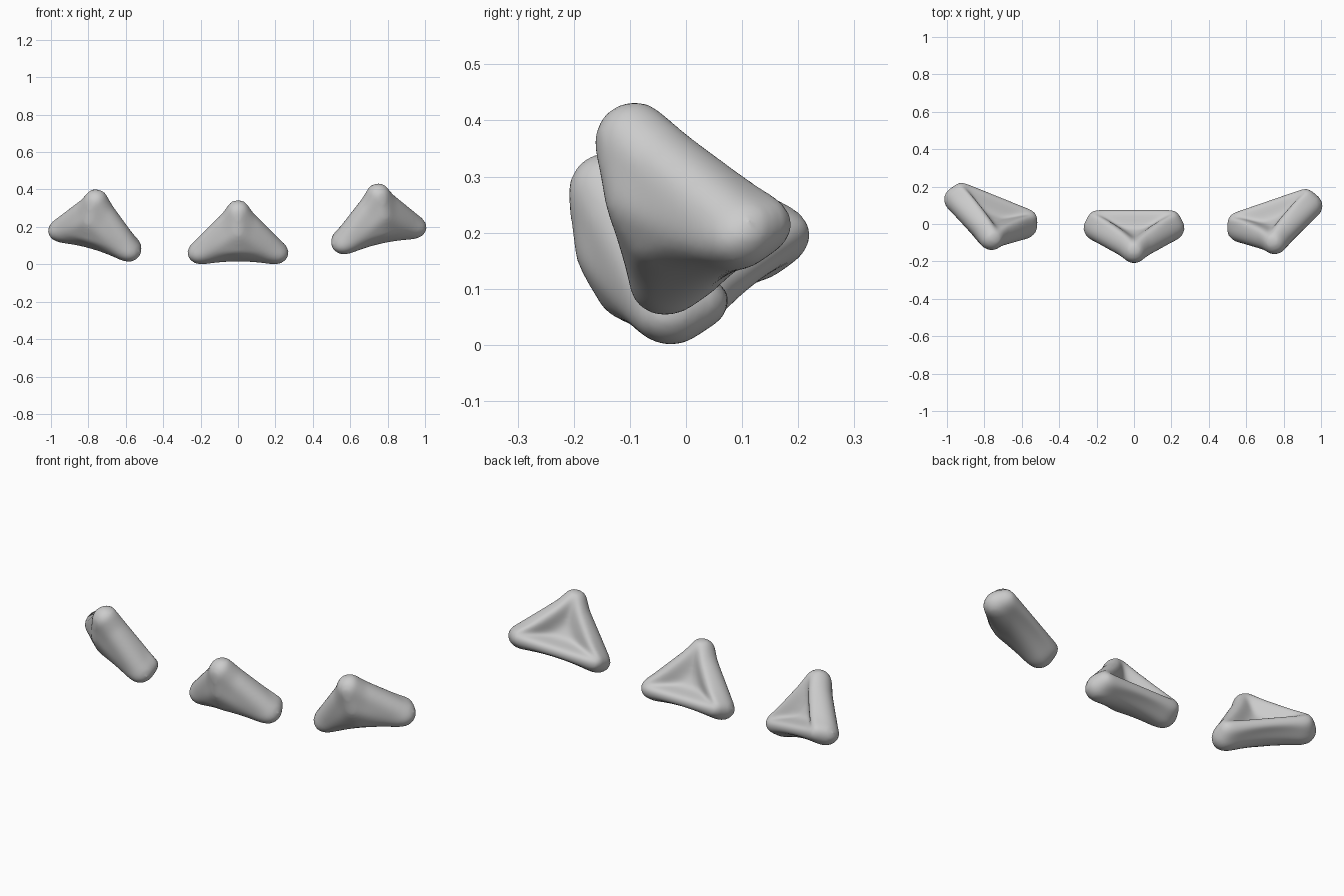
import bpy, bmesh
from math import radians
from mathutils import Vector, Matrix

if "Cube" in bpy.data.objects:
    bpy.data.objects.remove(bpy.data.objects["Cube"])

# Frame of the tilted plate: base edge through the origin, N points out of the hollow back
TIP = Vector((0, -0.142, 0.20))
UP = TIP.normalized()
N = Vector((1, 0, 0)).cross(UP)
if N.y < 0:
    N = -N
HALF_W, HEIGHT = 0.20, TIP.length


def smoothstep(t):
    t = max(0.0, min(1.0, t))
    return t * t * (3 - 2 * t)


def rounded_hull():
    """Rounded triangular body: hull of spheres at tip, corners, ridge and belly."""
    bm = bmesh.new()
    balls = [(TIP, 0.073), (Vector((0, -0.10, 0.11)), 0.105),
             (Vector((0, -0.065, 0.04)), 0.10)]
    for s in (-1, 1):
        balls += [(Vector((s * 0.195, 0.018, 0.01)), 0.057),
                  (Vector((s * 0.203, -0.03, -0.002)), 0.073)]
    for c, r in balls:
        bmesh.ops.create_icosphere(bm, subdivisions=3, radius=r,
                                   matrix=Matrix.Translation(c))
    res = bmesh.ops.convex_hull(bm, input=bm.verts)
    inside = [v for v in set(res["geom_interior"]) | set(res["geom_unused"])
              if isinstance(v, bmesh.types.BMVert) and v.is_valid]
    bmesh.ops.delete(bm, geom=inside, context='VERTS')
    me = bpy.data.meshes.new("hull")
    bm.to_mesh(me)
    bm.free()
    return me


def evaluated(me, setup):
    """Bake modifiers into a new mesh."""
    ob = bpy.data.objects.new("temp", me)
    bpy.context.collection.objects.link(ob)
    setup(ob)
    dg = bpy.context.evaluated_depsgraph_get()
    out = bpy.data.meshes.new_from_object(ob.evaluated_get(dg))
    bpy.data.objects.remove(ob)
    return out


def add_remesh(ob):
    m = ob.modifiers.new("remesh", 'REMESH')
    m.mode, m.voxel_size = 'VOXEL', 0.011


def add_smooth(ob):
    m = ob.modifiers.new("smooth", 'SMOOTH')
    m.factor, m.iterations = 0.5, 20


def sculpt(me):
    """Scoop the back into a broad dish and slightly hollow the sloping sides and base."""
    for v in me.vertices:
        p = v.co.copy()
        s, h = p.dot(UP), p.dot(N)
        bt = s / HEIGHT
        br = (1 - bt + p.x / HALF_W) / 2
        bl = 1 - bt - br
        side = 4 * max(max(bt, 0) * max(br, 0), max(bt, 0) * max(bl, 0))
        back = smoothstep((h + 0.01) / 0.06)
        pit = smoothstep((min(bt, br, bl) * 3 + 0.3) / 1.1)
        v.co -= N * back * 0.075 * pit
        edge = 1 - smoothstep(min(br, bl) * 3 + 0.3)
        pinch = 0.012 * min(side, 1) * edge
        v.co.x -= pinch * (1 if p.x > 0 else -1)
        v.co -= UP * pinch * 0.6
        if p.z < 0:
            v.co.z += 0.015 * max(0, 1 - (p.x / 0.18) ** 2) * smoothstep(-p.z / 0.05)


body = evaluated(rounded_hull(), add_remesh)
sculpt(body)
body = evaluated(body, add_smooth)
for poly in body.polygons:
    poly.use_smooth = True

# Three cushions: (name, position, roll about y, turn about z)
for name, loc, roll, turn in [
        ("cushion_left", (-0.755, 0.081, 0.138), 15, -22),
        ("cushion_centre", (0, 0.003, 0.073), 0, 0),
        ("cushion_right", (0.743, 0.056, 0.167), -12, 19)]:
    ob = bpy.data.objects.new(name, body.copy())
    bpy.context.collection.objects.link(ob)
    ob.matrix_world = (Matrix.Translation(loc) @ Matrix.Rotation(radians(turn), 4, 'Z')
                       @ Matrix.Rotation(radians(roll), 4, 'Y'))
